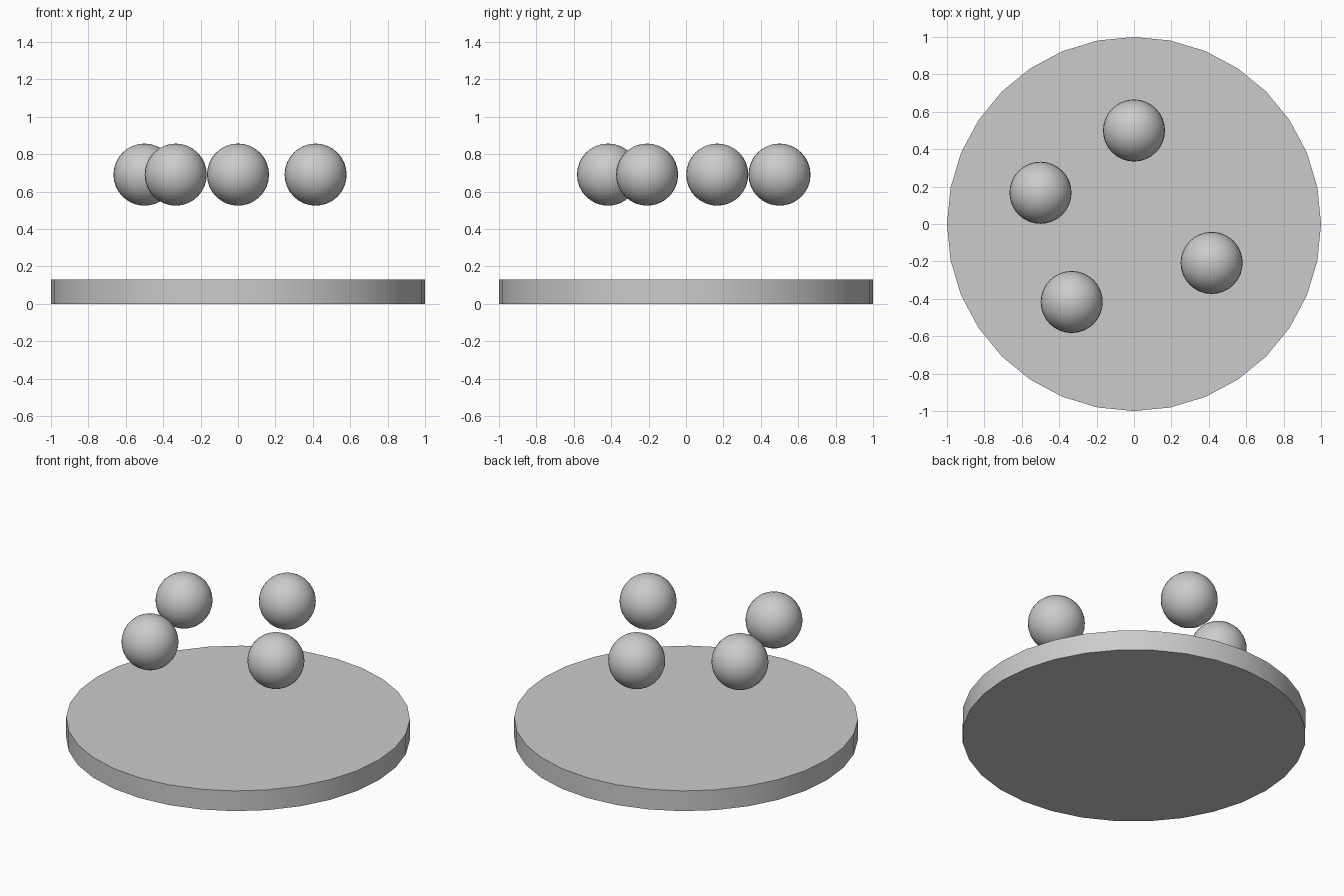
import bpy
import math

if "Cube" in bpy.data.objects:
    bpy.data.objects.remove(bpy.data.objects["Cube"])

DISC_HEIGHT = 0.13
BALL_RADIUS = 0.166
BALL_Z = 0.691


def finish(name):
    obj = bpy.context.object
    obj.name = name
    bpy.ops.object.shade_smooth_by_angle(angle=math.radians(30))
    return obj


# Round base plate
bpy.ops.mesh.primitive_cylinder_add(vertices=32, radius=1, depth=DISC_HEIGHT,
                                    location=(0, 0, DISC_HEIGHT / 2))
finish("base_disc")

# Four balls floating above the plate
for i, (x, y) in enumerate([(0, 0.5), (-0.5, 0.167), (-0.333, -0.417), (0.415, -0.208)], 1):
    bpy.ops.mesh.primitive_uv_sphere_add(segments=32, ring_count=16, radius=BALL_RADIUS,
                                         location=(x, y, BALL_Z))
    finish(f"ball_{i}")
